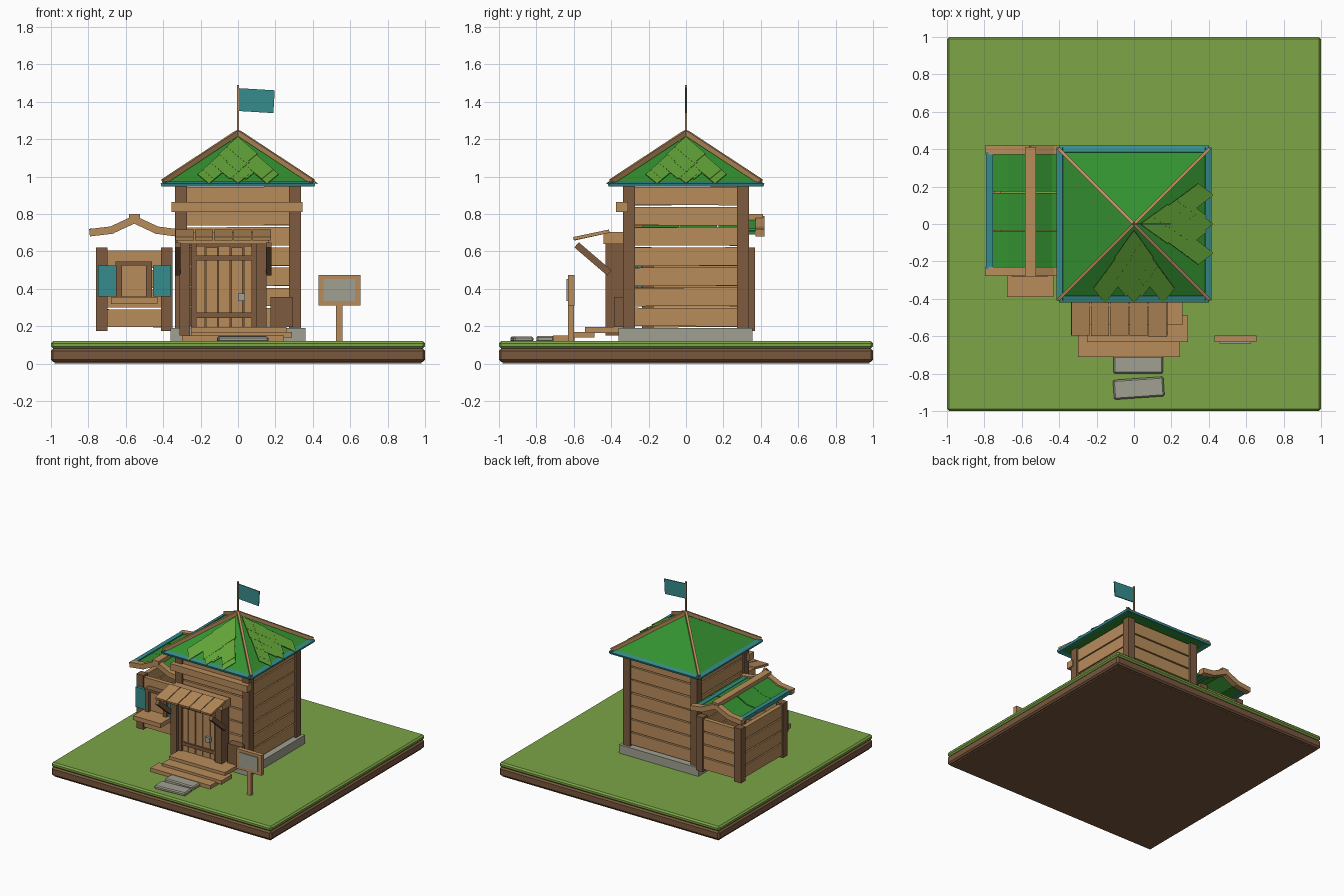
import bpy, bmesh, random
from mathutils import Matrix, Vector, Euler

random.seed(4)
old = bpy.data.objects.get("Cube")
if old:
    bpy.data.objects.remove(old)


def material(name, r, g, b):
    m = bpy.data.materials.new(name)
    m.use_nodes = True
    m.diffuse_color = (r, g, b, 1)
    m.node_tree.nodes["Principled BSDF"].inputs["Base Color"].default_value = (r, g, b, 1)
    return m


TAN = material("light wood", 0.48, 0.265, 0.105)
DARK = material("dark wood", 0.205, 0.105, 0.05)
EARTH = material("earth", 0.19, 0.095, 0.048)
GRASS = material("grass", 0.205, 0.376, 0.061)
ROOF = material("roof green", 0.034, 0.283, 0.03)
LEAF = material("leaf green", 0.122, 0.37, 0.038)
TEAL = material("teal", 0.038, 0.262, 0.262)
STONE = material("stone grey", 0.352, 0.352, 0.283)


def make(name, bm, mat):
    me = bpy.data.meshes.new(name)
    bm.to_mesh(me)
    bm.free()
    me.materials.append(mat)
    ob = bpy.data.objects.new(name, me)
    bpy.context.collection.objects.link(ob)
    return ob


def block(name, centre, size, mat, rot=(0, 0, 0), bevel=0):
    bm = bmesh.new()
    bmesh.ops.create_cube(bm, size=1, matrix=Matrix.Diagonal((*size, 1)))
    if bevel:
        bmesh.ops.bevel(bm, geom=bm.edges[:], offset=bevel, segments=1, affect='EDGES')
    q = rot if hasattr(rot, "slerp") else Euler(rot).to_quaternion()
    bm.transform(Matrix.Translation(centre) @ q.to_matrix().to_4x4())
    return make(name, bm, mat)


def box(name, xs, ys, zs, mat, rot=(0, 0, 0), bevel=0):
    r = (xs, ys, zs)
    return block(name, [(a + b) / 2 for a, b in r], [b - a for a, b in r], mat, rot, bevel)


def beam(name, a, b, width, height, mat):
    a, b = Vector(a), Vector(b)
    q = (b - a).to_track_quat('X', 'Z')
    return block(name, (a + b) / 2, ((b - a).length, width, height), mat, q)


def plank_wall(name, xs, ys, z0, z1, count):
    # stacked boards with narrow gaps and a slight tilt
    step = (z1 - z0) / count
    along_x = xs[1] - xs[0] > ys[1] - ys[0]
    for i in range(count):
        t = random.uniform(-0.006, 0.006)
        box(f"{name}_plank", xs, ys, (z0 + i * step + 0.005, z0 + (i + 1) * step - 0.005),
            TAN, (0, t, 0) if along_x else (t, 0, 0))


# Ground slab
box("earth_slab", (-1, 1), (-1, 1), (0.01, 0.08), EARTH, bevel=0.012)
box("earth_base", (-0.98, 0.98), (-0.98, 0.98), (0, 0.02), EARTH)
box("grass_slab", (-1, 1), (-1, 1), (0.08, 0.12), GRASS, bevel=0.012)

# Main hut walls
box("foundation", (-0.36, 0.36), (-0.36, 0.355), (0.12, 0.19), STONE)
for s in (-1, 1):
    for t in (-1, 1):
        block("corner_post", (s * 0.305, t * 0.305, 0.57), (0.062, 0.062, 0.77), DARK)
    lo, hi = sorted((s * 0.285, s * 0.32))
    plank_wall("side_wall", (lo, hi), (-0.28, 0.28), 0.195, 0.95, 7)
    plank_wall("end_wall", (-0.28, 0.28), (lo, hi), 0.195, 0.95, 7)
box("front_beam", (-0.355, 0.345), (-0.375, -0.31), (0.81, 0.865), TAN)

# Main pyramid roof
bm = bmesh.new()
bmesh.ops.create_cone(bm, cap_ends=True, segments=4, radius1=0.4 * 2 ** 0.5, radius2=0, depth=0.26,
                      matrix=Matrix.Translation((0, 0, 1.085)) @ Matrix.Rotation(0.785398, 4, 'Z'))
make("main_roof", bm, ROOF)
for s in (-1, 1):
    block("eave_trim", (s * 0.395, 0, 0.96), (0.035, 0.82, 0.018), TEAL, (0, s * 0.3, 0))
    block("eave_trim", (0, s * 0.4, 0.96), (0.8, 0.035, 0.018), TEAL, (-s * 0.3, 0, 0))
    for t in (-1, 1):
        beam("hip_beam", (0, 0, 1.235), (s * 0.4, t * 0.4, 0.972), 0.018, 0.028, TAN)


# Leaf scales: diamonds laid over a roof slope
def leaf_fan(name, turn):
    bm = bmesh.new()
    rows = ((0.12, 1, 0), (0.18, 2, 0.085), (0.25, 3, 0.085), (0.31, 4, 0.085), (0.345, 3, 0.155))
    for k, (d, n, pitch) in enumerate(rows):
        for i in range(n):
            x = (i - (n - 1) / 2) * pitch
            lift = 0.022 - k * 0.001 + 0.002 * (i % 2)
            pts = ((0, -0.085), (0.062, 0), (0, 0.08), (-0.062, 0))
            bm.faces.new([bm.verts.new((x + u, -(d + v), 1.215 - 0.635 * (d + v) + lift))
                          for u, v in reversed(pts)])
    bm.transform(Matrix.Rotation(turn, 4, 'Z'))
    bmesh.ops.recalc_face_normals(bm, faces=bm.faces[:])
    for f in bm.faces:
        if f.normal.z < 0:
            f.normal_flip()
    ob = make(name, bm, LEAF)
    ob.modifiers.new("thickness", 'SOLIDIFY').thickness = 0.004


leaf_fan("front_leaves", 0)
leaf_fan("right_leaves", 1.5708)

# Flag
box("flag_pole", (-0.006, 0.006), (-0.006, 0.006), (1.22, 1.49), TAN)
box("flag", (0.003, 0.193), (-0.004, 0.004), (1.345, 1.467), TEAL, (0, 0.06, 0))

# Side annex walls
for x in (-0.728, -0.38):
    box("annex_post", (x - 0.031, x + 0.031), (-0.235, -0.175), (0.175, 0.62), DARK)
    box("annex_post", (x - 0.031, x + 0.031), (0.31, 0.37), (0.175, 0.62), DARK)
plank_wall("annex_front", (-0.70, -0.41), (-0.225, -0.19), 0.19, 0.61, 4)
plank_wall("annex_back", (-0.70, -0.41), (0.325, 0.36), 0.19, 0.61, 4)
plank_wall("annex_side", (-0.748, -0.712), (-0.18, 0.315), 0.19, 0.61, 4)

# Annex window with shutters and shelf
box("window_panel", (-0.625, -0.48), (-0.25, -0.22), (0.36, 0.53), TAN)
for x in (-0.637, -0.475):
    box("window_jamb", (x - 0.016, x + 0.016), (-0.275, -0.22), (0.35, 0.54), DARK)
box("window_lintel", (-0.655, -0.46), (-0.28, -0.22), (0.525, 0.545), DARK)
box("window_shelf", (-0.68, -0.43), (-0.39, -0.23), (0.32, 0.355), TAN)
for x in (-0.70, -0.407):
    box("shutter", (x - 0.048, x + 0.048), (-0.262, -0.238), (0.36, 0.525), TEAL)

# Annex roof with flared eaves
profile = ((-0.79, 0.70), (-0.67, 0.715), (-0.555, 0.772), (-0.44, 0.715), (-0.335, 0.70))
for (xa, za), (xb, zb) in zip(profile, profile[1:]):
    for y in (-0.253, 0.395):
        beam("gable_board", (xa - 0.004, y, za), (xb + 0.004, y, zb), 0.048, 0.04, TAN)
    for y in (-0.137, 0.065, 0.274):
        beam("annex_roof_panel", (xa, y, za), (xb, y, zb), 0.2, 0.018, ROOF)
for x in (-0.773, -0.38):
    box("annex_eave_trim", (x - 0.018, x + 0.018), (-0.24, 0.385), (0.69, 0.722), TEAL)
box("annex_ridge", (-0.582, -0.525), (-0.28, 0.412), (0.765, 0.8), TAN)

# Door and frame
for x in (-0.285, 0.125):
    box("door_post", (x - 0.028, x + 0.028), (-0.43, -0.335), (0.15, 0.645), DARK)
for i in range(5):
    x = -0.24 + i * 0.067
    box("door_plank", (x + 0.003, x + 0.064), (-0.4, -0.375), (0.195, 0.63 - 0.008 * (i % 2)), TAN)
box("door_backing", (-0.255, 0.1), (-0.375, -0.34), (0.19, 0.64), DARK)
for x in (-0.235, 0.085):
    box("door_edge", (x - 0.014, x + 0.014), (-0.415, -0.37), (0.195, 0.64), DARK)
for z in (0.258, 0.565):
    box("door_bar", (-0.235, 0.085), (-0.412, -0.398), (z - 0.014, z + 0.014), DARK)
box("door_handle", (0.0, 0.038), (-0.425, -0.4), (0.335, 0.375), STONE)
box("door_lintel", (-0.325, 0.165), (-0.44, -0.335), (0.64, 0.705), TAN)

# Awning and braces
for i in range(5):
    x = -0.285 + i * 0.103
    j = random.uniform(-0.01, 0.01)
    beam("awning_plank", (x, -0.41, 0.708), (x, -0.595 + j, 0.668), 0.097, 0.018, TAN)
for x in (-0.322, 0.165):
    beam("awning_brace", (x, -0.41, 0.485), (x, -0.585, 0.635), 0.028, 0.036, DARK)

# Steps, crate and stepping stones
box("step", (-0.3, 0.245), (-0.71, -0.595), (0.12, 0.15), TAN)
box("step", (-0.25, 0.29), (-0.63, -0.49), (0.14, 0.17), TAN)
box("step", (-0.25, 0.26), (-0.54, -0.335), (0.165, 0.195), TAN)
box("crate", (0.175, 0.295), (-0.385, -0.32), (0.195, 0.355), DARK)
box("stepping_stone", (-0.11, 0.155), (-0.8, -0.705), (0.115, 0.148), STONE, bevel=0.008)
box("stepping_stone", (-0.11, 0.16), (-0.93, -0.825), (0.115, 0.145), STONE, (0, 0, 0.07), 0.008)

# Notice board
box("sign_post", (0.525, 0.558), (-0.63, -0.6), (0.12, 0.33), TAN)
box("sign_board", (0.43, 0.655), (-0.632, -0.597), (0.31, 0.475), TAN)
box("sign_plate", (0.458, 0.626), (-0.638, -0.63), (0.335, 0.453), STONE)
